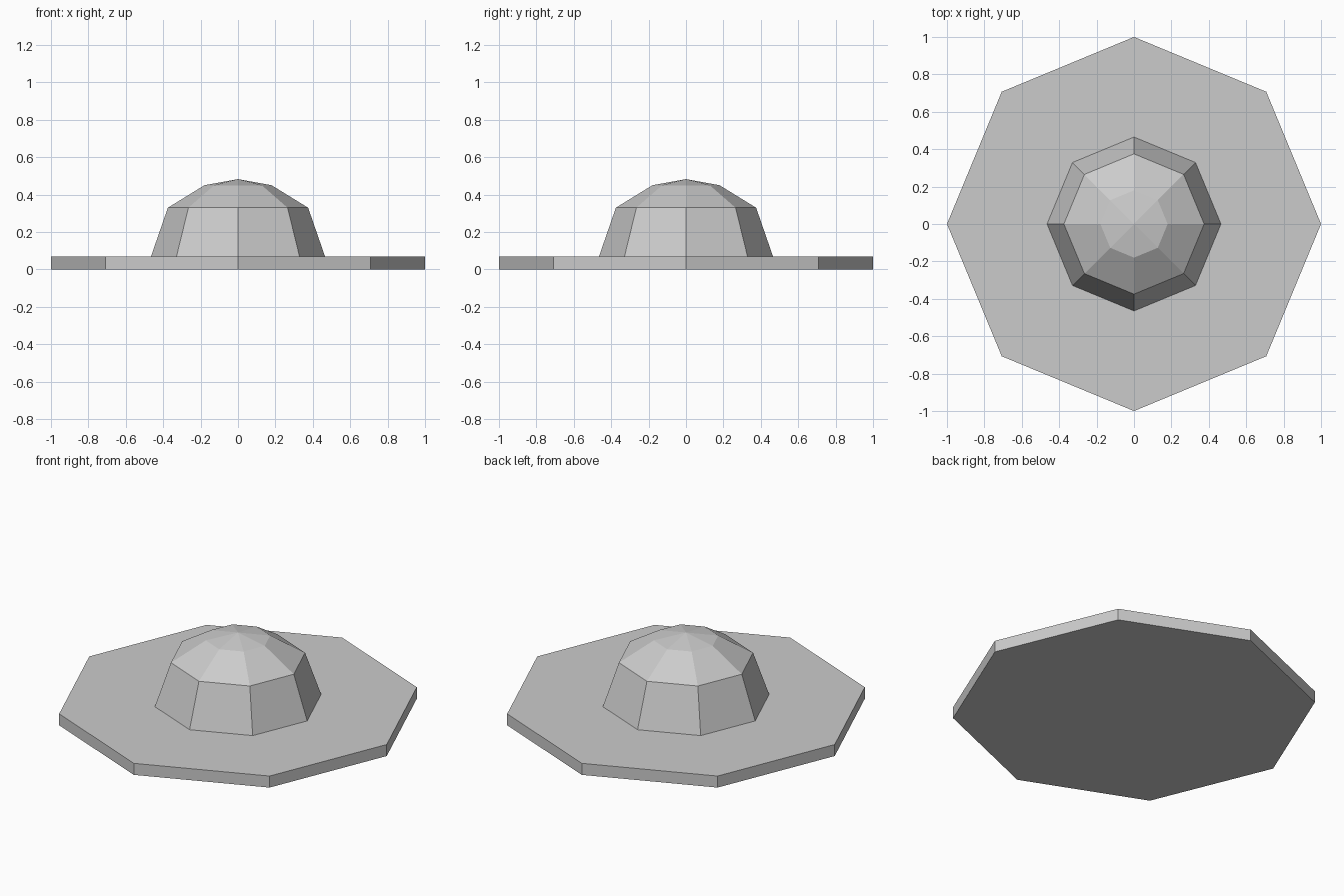
import bpy
import bmesh
from math import cos, sin, pi

SIDES = 8

cube = bpy.data.objects.get("Cube")
if cube:
    bpy.data.objects.remove(cube, do_unlink=True)

# One plain light grey for the whole model
grey = bpy.data.materials.new("light grey")
grey.use_nodes = True
colour = (0.6, 0.6, 0.6, 1)
grey.diffuse_color = colour
grey.node_tree.nodes["Principled BSDF"].inputs["Base Color"].default_value = colour


def lathe(name, profile):
    """Faceted solid from (radius, height) rings; a zero radius makes a tip."""
    bm = bmesh.new()
    rings = []
    for r, z in profile:
        count = SIDES if r else 1
        rings.append([bm.verts.new((r * cos(2 * pi * i / SIDES), r * sin(2 * pi * i / SIDES), z))
                      for i in range(count)])
    for low, high in zip(rings, rings[1:]):
        for i in range(SIDES):
            j = (i + 1) % SIDES
            if len(high) == 1:
                bm.faces.new((low[i], low[j], high[0]))
            else:
                bm.faces.new((low[i], low[j], high[j], high[i]))
    # Close the flat ends
    bm.faces.new(rings[0][::-1])
    if len(rings[-1]) > 1:
        bm.faces.new(rings[-1])
    mesh = bpy.data.meshes.new(name)
    bm.to_mesh(mesh)
    bm.free()
    mesh.materials.append(grey)
    obj = bpy.data.objects.new(name, mesh)
    bpy.context.collection.objects.link(obj)
    return obj


# Wide flat brim
lathe("brim", [(1, 0), (1, 0.07)])
# Tapered band standing on the brim
lathe("crown_band", [(0.465, 0.07), (0.375, 0.33)])
# Shallow faceted dome closing the crown
lathe("crown_dome", [(0.375, 0.33), (0.18, 0.45), (0, 0.483)])
